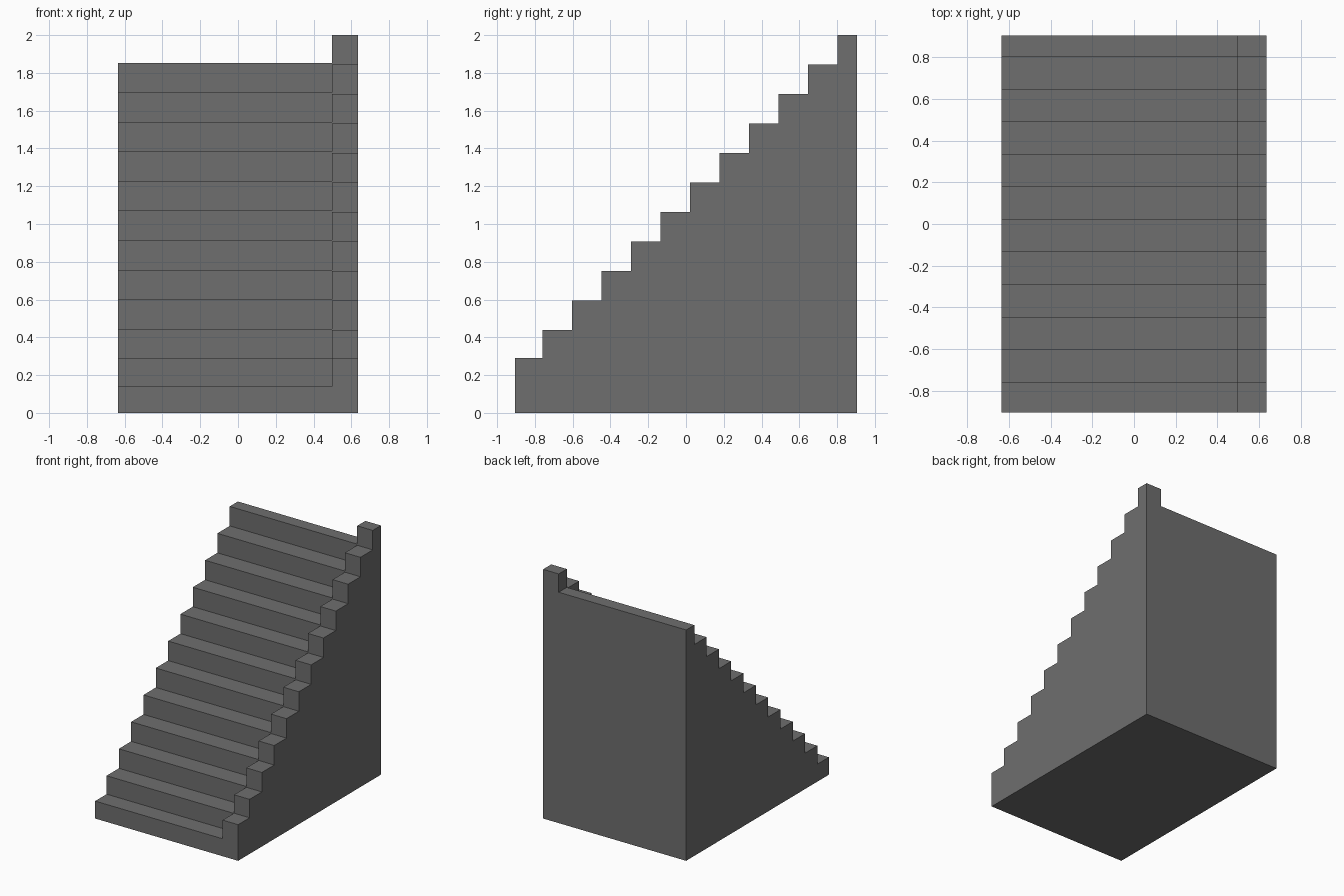
import bpy, bmesh

if "Cube" in bpy.data.objects:
    bpy.data.objects.remove(bpy.data.objects["Cube"])

STEPS = 12
HALF_W, HALF_D = 0.635, 0.905
CURB_X = 0.497

# Front edge of every step; the first tread is slightly shorter
fronts = [-HALF_D] + [-0.76 + 0.1562 * i for i in range(STEPS - 1)]

# Dark grey for the whole staircase
dark_grey = bpy.data.materials.new("dark_grey")
dark_grey.diffuse_color = (0.158, 0.158, 0.158, 1)
dark_grey.use_nodes = True
dark_grey.node_tree.nodes["Principled BSDF"].inputs["Base Color"].default_value = dark_grey.diffuse_color


def stepped_block(name, x0, x1, heights):
    """Solid stair profile in the yz plane, extruded along x."""
    profile = [(-HALF_D, 0)]
    for i, z in enumerate(heights):
        y_end = fronts[i + 1] if i + 1 < STEPS else HALF_D
        profile += [(fronts[i], z), (y_end, z)]
    profile.append((HALF_D, 0))
    bm = bmesh.new()
    face = bm.faces.new([bm.verts.new((x0, y, z)) for y, z in profile])
    ext = bmesh.ops.extrude_face_region(bm, geom=[face])
    moved = [v for v in ext["geom"] if isinstance(v, bmesh.types.BMVert)]
    bmesh.ops.translate(bm, verts=moved, vec=(x1 - x0, 0, 0))
    bmesh.ops.recalc_face_normals(bm, faces=bm.faces)
    mesh = bpy.data.meshes.new(name)
    bm.to_mesh(mesh)
    bm.free()
    mesh.materials.append(dark_grey)
    obj = bpy.data.objects.new(name, mesh)
    bpy.context.collection.objects.link(obj)
    return obj


# Flight of steps, running a little way into the side curb
flight_z = [0.14] + [0.288 + 0.1565 * i for i in range(STEPS - 1)]
staircase = stepped_block("staircase", -HALF_W, 0.56, flight_z)

# Stepped curb on the right, one riser higher than the flight
curb_z = [0.29] + [0.438 + 0.1562 * i for i in range(STEPS - 1)]
curb = stepped_block("side_curb", CURB_X, HALF_W, curb_z)

# Merge both into one solid without inner walls
union = staircase.modifiers.new("join_curb", "BOOLEAN")
union.operation = "UNION"
union.solver = "EXACT"
union.object = curb
bpy.context.view_layer.objects.active = staircase
bpy.ops.object.modifier_apply(modifier=union.name)
bpy.data.objects.remove(curb)
